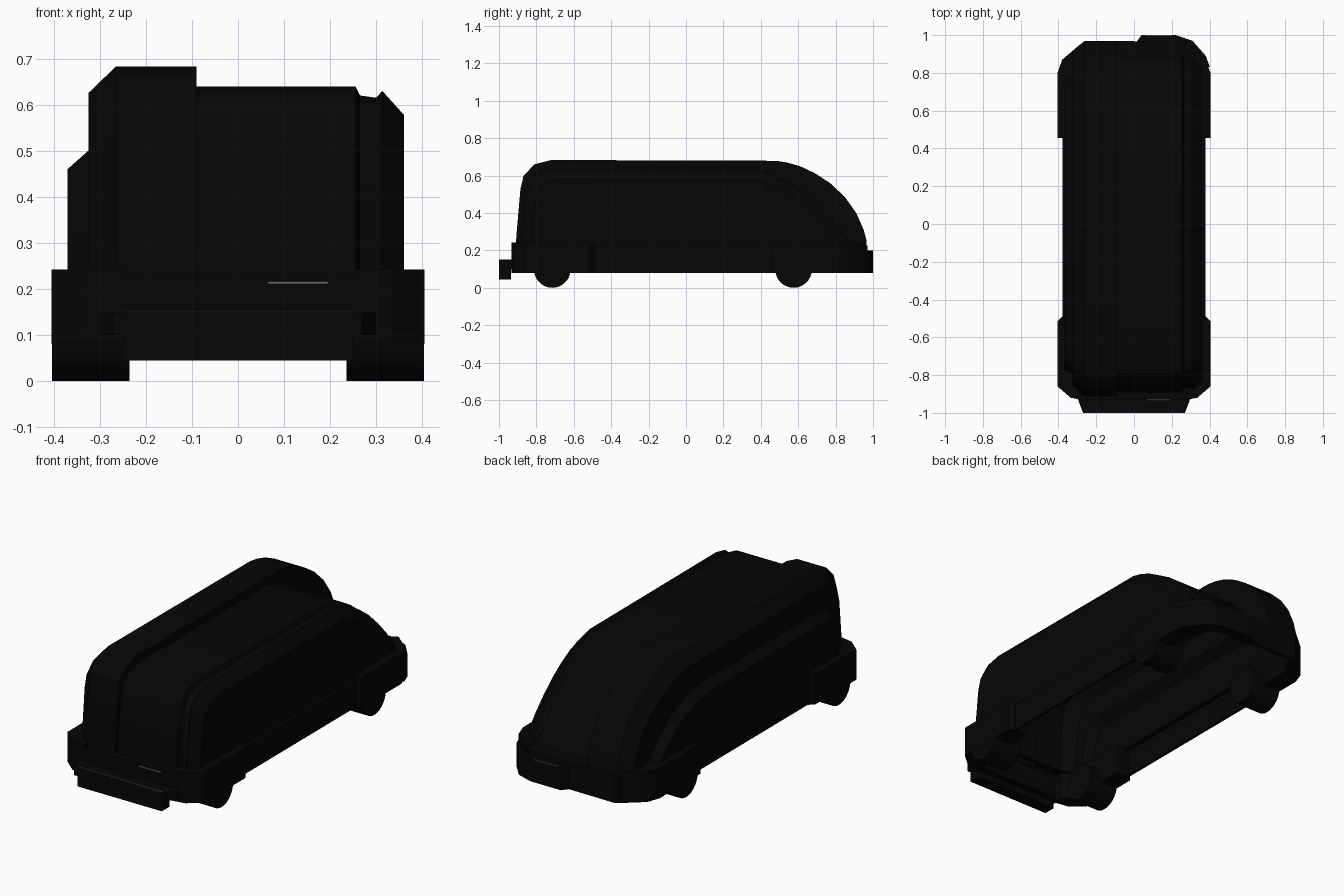
import bpy, bmesh, math
from mathutils import Vector

if "Cube" in bpy.data.objects:
    bpy.data.objects.remove(bpy.data.objects["Cube"])


def material(name, value):
    m = bpy.data.materials.new(name)
    m.diffuse_color = (value, value, value, 1)
    m.use_nodes = True
    m.node_tree.nodes["Principled BSDF"].inputs["Base Color"].default_value = m.diffuse_color
    return m


black = material("near_black", 0.0018)
grey = material("trim_grey", 0.15)


def finish(name, bm, mat, angle=30):
    bmesh.ops.recalc_face_normals(bm, faces=bm.faces)
    me = bpy.data.meshes.new(name)
    bm.to_mesh(me)
    bm.free()
    me.materials.append(mat)
    ob = bpy.data.objects.new(name, me)
    bpy.context.collection.objects.link(ob)
    bpy.ops.object.select_all(action='DESELECT')
    ob.select_set(True)
    bpy.context.view_layer.objects.active = ob
    bpy.ops.object.shade_smooth_by_angle(angle=math.radians(angle))
    return ob


def loft(name, rings, mat=black, closed=True, caps=True):
    """Skin a list of equal-length point rings, optionally capping both ends."""
    bm = bmesh.new()
    loops = [[bm.verts.new(Vector(p)) for p in ring] for ring in rings]
    n = len(loops[0])
    for a, b in zip(loops, loops[1:]):
        for i in range(n if closed else n - 1):
            j = (i + 1) % n
            bm.faces.new((a[i], a[j], b[j], b[i]))
    if caps:
        bm.faces.new(loops[0])
        bm.faces.new(loops[-1])
    return finish(name, bm, mat)


def prism(name, outline, z0, z1, mat=black):
    return loft(name, [[(x, y, z) for x, y in outline] for z in (z0, z1)], mat)


def box(name, x0, x1, y0, y1, z0, z1, mat=black):
    return prism(name, [(x0, y0), (x1, y0), (x1, y1), (x0, y1)], z0, z1, mat)


def station(profile, x, inset=0.0):
    top = max(z for _, z in profile) - 0.2
    return [(x, y * (1 - inset / 0.95), z - inset * (z - 0.2) / top) for y, z in profile]


# Side profiles: tall roof, low roof, and the arched panel on the left
tall = [(-0.912, 0.2), (-0.905, 0.30), (-0.885, 0.53), (-0.868, 0.60),
        (-0.81, 0.66), (-0.72, 0.683), (0.48, 0.679), (0.54, 0.67),
        (0.61, 0.65), (0.69, 0.612), (0.77, 0.56), (0.85, 0.485),
        (0.91, 0.40), (0.95, 0.31), (0.966, 0.25), (0.966, 0.2)]
low = [(-0.89, 0.2), (-0.883, 0.30), (-0.862, 0.50), (-0.842, 0.57),
       (-0.79, 0.622), (-0.71, 0.64), (0.37, 0.637), (0.43, 0.623),
       (0.50, 0.595), (0.58, 0.548), (0.66, 0.488), (0.74, 0.412),
       (0.81, 0.335), (0.865, 0.265), (0.885, 0.235), (0.90, 0.2)]
arch = [(-0.80, 0.2), (-0.795, 0.30), (-0.78, 0.40), (-0.765, 0.45),
        (-0.73, 0.485), (-0.67, 0.50), (0.30, 0.50), (0.38, 0.495),
        (0.45, 0.48), (0.52, 0.455), (0.58, 0.425), (0.64, 0.385),
        (0.70, 0.335), (0.75, 0.28), (0.775, 0.24), (0.79, 0.2)]

# Upper body: one stepped shell, open underneath
loft("upper_body", [
    station(arch, -0.37, 0.04), station(arch, -0.325),
    station(tall, -0.325, 0.058), station(tall, -0.265), station(tall, -0.09),
    station(low, -0.09), station(low, 0.255), station(low, 0.265, 0.02),
    station(low, 0.30, 0.025), station(low, 0.313, 0.01), station(low, 0.36, 0.062)],
    closed=False)

# Lower body: thin skirt with a ledge around the upper body
skirt = [(-0.27, -0.93), (0.27, -0.93), (0.34, -0.91), (0.378, -0.86),
         (0.378, 0.80), (0.36, 0.88), (0.26, 0.965), (-0.26, 0.97),
         (-0.36, 0.88), (-0.378, 0.80), (-0.378, -0.86), (-0.34, -0.91)]
lip = [(x * 0.96, y * 0.98) for x, y in skirt]
ledge = [(x * 0.9, y * 0.92) for x, y in skirt]
loft("lower_body", [[(x, y, z) for x, y in o] for o, z in
                    ((lip, 0.08), (skirt, 0.08), (skirt, 0.225), (ledge, 0.225))],
     caps=False)

# Fenders and wheels, mirrored left and right
front_fender = [(0.30, -0.49), (0.38, -0.49), (0.405, -0.515), (0.405, -0.86),
                (0.335, -0.92), (0.27, -0.932), (0.25, -0.932), (0.25, -0.88), (0.30, -0.84)]
rear_fender = [(0.30, 0.455), (0.405, 0.455), (0.405, 0.80), (0.38, 0.87),
               (0.28, 0.955), (0.25, 0.93), (0.30, 0.84)]
for side, s in (("left", -1), ("right", 1)):
    for end, outline in (("front", front_fender), ("rear", rear_fender)):
        prism(f"{side}_{end}_fender", [(s * x, y) for x, y in outline], 0.08, 0.242)
    for end, wy in (("front", -0.715), ("rear", 0.575)):
        circle = [(wy + 0.098 * math.cos(t * math.tau / 28),
                   0.098 + 0.098 * math.sin(t * math.tau / 28)) for t in range(28)]
        loft(f"{side}_{end}_wheel", [[(s * x, y, z) for y, z in circle]
                                     for x in (0.235, 0.404)])

# Front bumper: wide upper bar, narrower lower lip
prism("front_bumper", [(-0.30, -0.92), (-0.27, -1), (0.27, -1), (0.30, -0.92)], 0.10, 0.15)
prism("front_bumper_lip", [(-0.25, -0.935), (-0.25, -1), (0.25, -1), (0.25, -0.935)], 0.045, 0.10)

# Rear bumper wrapping the right corner
prism("rear_bumper", [(0.01, 0.96), (0.04, 1), (0.22, 1), (0.31, 0.97), (0.38, 0.89),
                      (0.402, 0.83), (0.36, 0.83), (0.28, 0.92), (0.20, 0.94), (0.01, 0.94)],
      0.08, 0.2)

# Thin light trim lines
box("front_bumper_trim", -0.25, 0.25, -1.0, -0.997, 0.147, 0.151, grey)
box("front_panel_trim", 0.065, 0.195, -0.934, -0.93, 0.211, 0.216, grey)
box("rear_bumper_trim", 0.06, 0.20, 0.996, 1.0, 0.196, 0.202, grey)
